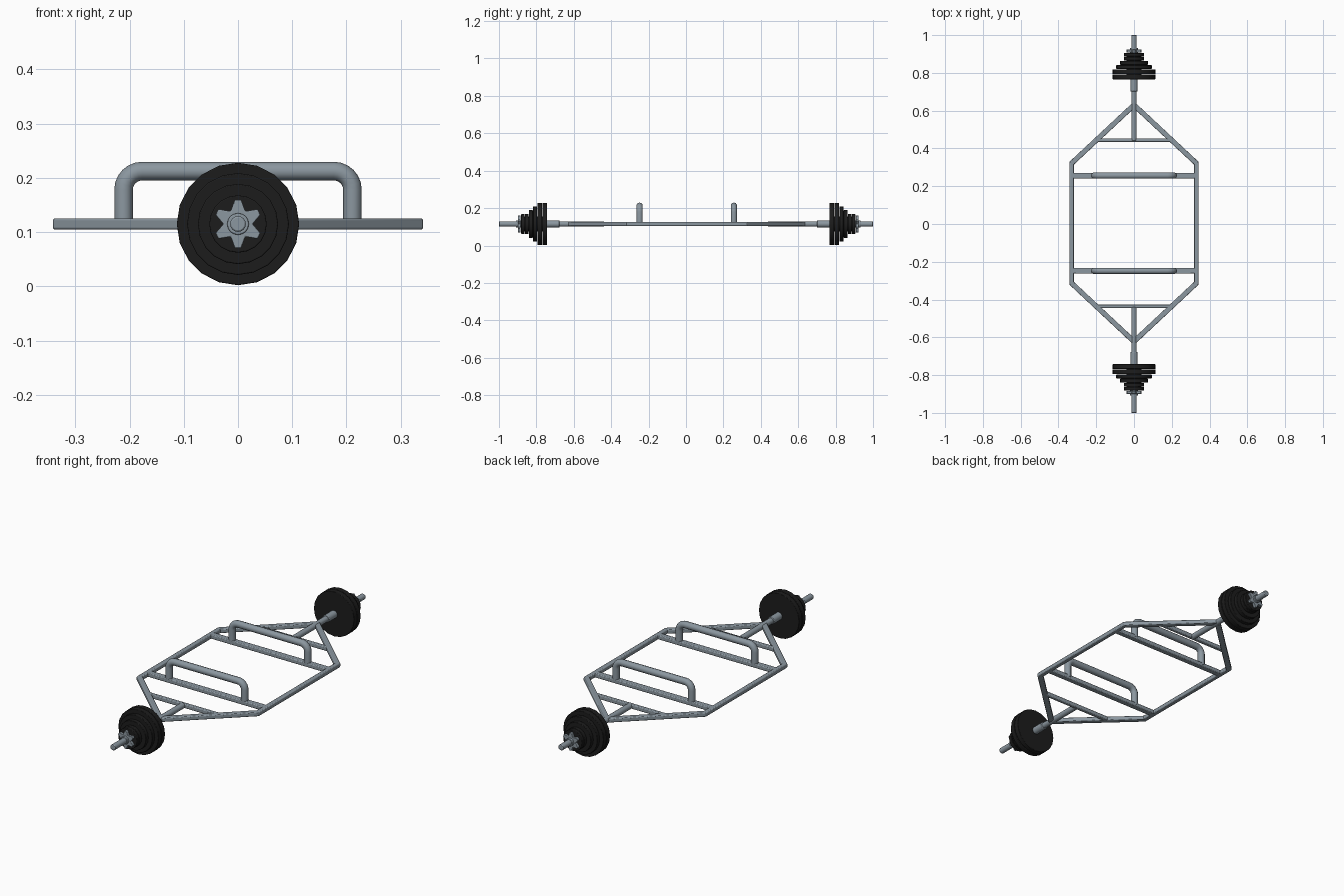
import bpy, bmesh, math
from mathutils import Vector, Matrix

if "Cube" in bpy.data.objects:
    bpy.data.objects.remove(bpy.data.objects["Cube"])

Z = 0.115      # height of the bar axis
YC = 0.004     # centre of the frame along the bar
black = bpy.data.materials.new("black_iron")
black.diffuse_color = (0.012, 0.012, 0.012, 1)
black.use_nodes = True
black.node_tree.nodes["Principled BSDF"].inputs["Base Color"].default_value = black.diffuse_color
steel = bpy.data.materials.new("grey_steel")
steel.diffuse_color = (0.26, 0.31, 0.35, 1)
steel.use_nodes = True
steel.node_tree.nodes["Principled BSDF"].inputs["Base Color"].default_value = steel.diffuse_color


def finish(name, bm, mat, bevel=0.0, smooth=True):
    me = bpy.data.meshes.new(name)
    bmesh.ops.recalc_face_normals(bm, faces=bm.faces)
    bm.to_mesh(me)
    bm.free()
    ob = bpy.data.objects.new(name, me)
    bpy.context.collection.objects.link(ob)
    me.materials.append(mat)
    if bevel:
        m = ob.modifiers.new("soft_edges", 'BEVEL')
        m.width, m.segments, m.limit_method = bevel, 2, 'ANGLE'
    if smooth:
        bpy.ops.object.select_all(action='DESELECT')
        ob.select_set(True)
        bpy.context.view_layer.objects.active = ob
        bpy.ops.object.shade_smooth_by_angle(angle=math.radians(40))
    return ob


def beam(name, a, b, width, height=0.021):
    """Flat-sided tube between two plan points."""
    a, b = Vector((*a, Z)), Vector((*b, Z))
    d = b - a
    bm = bmesh.new()
    bmesh.ops.create_cube(bm, size=1)
    bmesh.ops.transform(bm, verts=bm.verts, matrix=Matrix.Translation((a + b) / 2)
                        @ Matrix.Rotation(math.atan2(d.y, d.x), 4, 'Z')
                        @ Matrix.Diagonal((d.length, width, height, 1)))
    finish(name, bm, steel, 0.004)


def disc(name, r, y0, y1, mat, sides=20, bevel=0.0):
    """Round part on the bar axis."""
    bm = bmesh.new()
    bmesh.ops.create_cone(bm, cap_ends=True, segments=sides, radius1=r, radius2=r,
                          depth=abs(y1 - y0))
    bmesh.ops.transform(bm, verts=bm.verts, matrix=Matrix.Translation((0, (y0 + y1) / 2, Z))
                        @ Matrix.Rotation(math.pi / 2, 4, 'X'))
    finish(name, bm, mat, bevel)


def star(name, y0, y1):
    """Six-pointed spin-lock nut with blunt points."""
    bm = bmesh.new()
    pts = []
    for i in range(6):
        a = math.pi / 2 + i * math.pi / 3
        for da, r in ((-0.13, 0.045), (0.13, 0.045), (math.pi / 6, 0.027)):
            pts.append((r * math.cos(a + da), y0, Z + r * math.sin(a + da)))
    f = bm.faces.new([bm.verts.new(p) for p in pts])
    ext = bmesh.ops.extrude_face_region(bm, geom=[f])
    bmesh.ops.translate(bm, vec=(0, y1 - y0, 0),
                        verts=[v for v in ext['geom'] if isinstance(v, bmesh.types.BMVert)])
    finish(name, bm, steel, 0.002)


def handle(name, y):
    """Raised grip swept along a rounded U path."""
    cx, top, r, base = 0.211, 0.2125, 0.034, Z
    path = [(-cx, base)]
    for i in range(7):
        a = math.pi - i * math.pi / 12
        path.append((-cx + r + r * math.cos(a), top - r + r * math.sin(a)))
    path += [(-x, z) for x, z in reversed(path)]
    cu = bpy.data.curves.new(name, 'CURVE')
    cu.dimensions = '3D'
    cu.bevel_depth, cu.bevel_resolution, cu.use_fill_caps = 0.0172, 3, True
    sp = cu.splines.new('POLY')
    sp.points.add(len(path) - 1)
    for p, (x, z) in zip(sp.points, path):
        p.co = (x, y, z, 1)
    cu.materials.append(steel)
    ob = bpy.data.objects.new(name, cu)
    bpy.context.collection.objects.link(ob)
    bpy.ops.object.select_all(action='DESELECT')
    ob.select_set(True)
    bpy.context.view_layer.objects.active = ob
    bpy.ops.object.convert(target='MESH')
    bpy.ops.object.shade_smooth_by_angle(angle=math.radians(40))


# Side rails
for s, side in ((-1, "left"), (1, "right")):
    beam(f"{side}_rail", (s * 0.33, YC - 0.325), (s * 0.33, YC + 0.325), 0.023)

# Stack of plates: radius, start and end measured from the inner face
plates = [(0.113, 0.0, 0.0255), (0.113, 0.028, 0.053), (0.094, 0.055, 0.075),
          (0.074, 0.077, 0.098), (0.053, 0.100, 0.119), (0.053, 0.121, 0.139)]

for s, end in ((-1, "front"), (1, "back")):
    # Tapered end of the hexagonal frame
    for t, side in ((-1, "left"), (1, "right")):
        beam(f"{end}_{side}_diagonal", (t * 0.333, YC + s * 0.315), (t * -0.004, YC + s * 0.63), 0.027)
    beam(f"{end}_grip_crossbar", (-0.33, YC + s * 0.252), (0.33, YC + s * 0.252), 0.03)
    beam(f"{end}_brace", (-0.195, YC + s * 0.439), (0.195, YC + s * 0.439), 0.019)
    handle(f"{end}_handle", YC + s * 0.252)
    # Sleeve with stop collar, plates and lock nut
    p0 = 0.766 if s > 0 else 0.742
    disc(f"{end}_sleeve", 0.0145, s * 0.439, s * 1.0, steel, 16, 0.003)
    disc(f"{end}_stop_collar", 0.019, s * (p0 - 0.065), s * (p0 + 0.002), steel, 16, 0.003)
    for i, (r, a, b) in enumerate(plates):
        disc(f"{end}_plate_{i + 1}", r, s * (p0 + a), s * (p0 + b), black, 20, 0.002)
    disc(f"{end}_plate_core", 0.04, s * (p0 + 0.002), s * (p0 + 0.137), black)
    star(f"{end}_lock_nut", s * (p0 + 0.142), s * (p0 + 0.157))
    disc(f"{end}_nut_hub", 0.02, s * (p0 + 0.137), s * (p0 + 0.167), steel, 16, 0.002)
